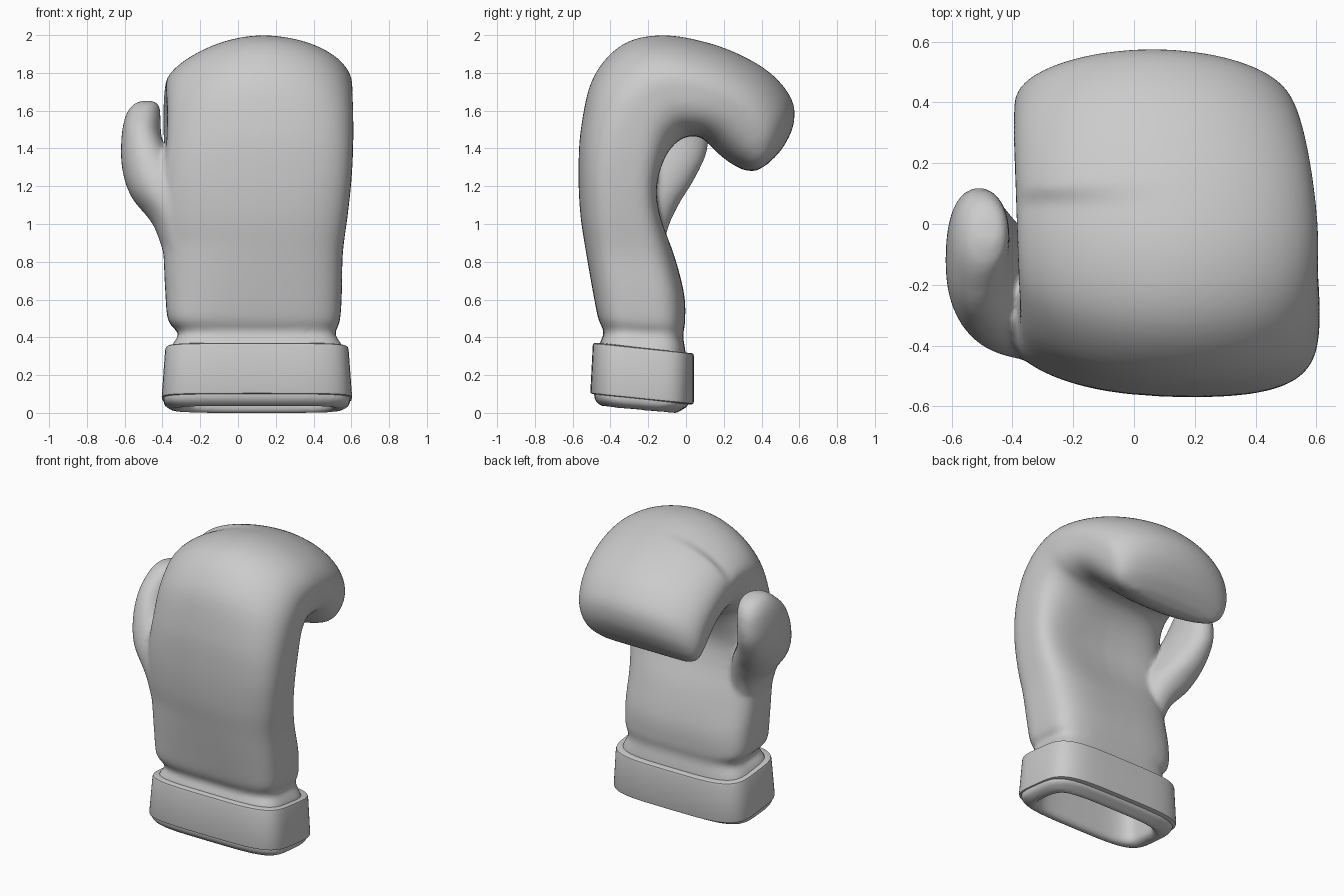
import bpy, bmesh
from math import cos, sin, pi
from mathutils import Vector

if "Cube" in bpy.data.objects:
    bpy.data.objects.remove(bpy.data.objects["Cube"])

N = 64


def ring(bm, s, slope):
    """Rounded section spanning a back point and a palm point (y, z) and an x range."""
    yo, zo, yi, zi, xl, xr, n_back, n_palm, dent = s
    a, b = Vector((0, yo, zo)), Vector((0, yi, zi))
    mid, half = (a + b) / 2, (b - a) / 2
    lean = slope * min(1, max(0, (mid.z - .5) / .4))
    verts = []
    for i in range(N):
        c, q = cos(2 * pi * i / N), sin(2 * pi * i / N)
        n = n_palm if q > 0 else n_back
        u = abs(c) ** (2 / n) * (1 if c > 0 else -1)
        t = abs(q) ** (2 / n) * (1 if q > 0 else -1)
        p = mid + half * t
        if q > 0:
            p -= half.normalized() * dent * (1 - u * u)
        p.x = (xl + xr) / 2 + u * (xr - xl) / 2
        # The back of the hand falls away towards the thumb side
        if t < 0 and half.y > 0:
            p += half.normalized() * lean * max(0, .2 - p.x) ** 2 * -t
        verts.append(bm.verts.new(p))
    return verts


def smooth_path(keys, steps):
    """Catmull-Rom interpolation of the section parameters."""
    out = []
    for i in range(len(keys) - 1):
        k = [keys[max(0, min(len(keys) - 1, j))] for j in range(i - 1, i + 3)]
        for j in range(steps):
            t = j / steps
            out.append([p1 + 0.5 * t * (p2 - p0 + t * (2*p0 - 5*p1 + 4*p2 - p3
                        + t * (3*(p1 - p2) + p3 - p0)))
                        for p0, p1, p2, p3 in zip(*k)])
    return out + [keys[-1]]


def loft(bm, sections, closed=False, slope=0):
    rings = [ring(bm, s, slope) for s in sections]
    pairs = list(zip(rings, rings[1:]))
    if closed:
        pairs.append((rings[-1], rings[0]))
    for r, s in pairs:
        for i in range(N):
            j = (i + 1) % N
            bm.faces.new((r[i], r[j], s[j], s[i]))
    if not closed:
        for r in (rings[0], rings[-1]):
            c = bm.verts.new(sum((v.co for v in r), Vector()) / N)
            for i in range(N):
                bm.faces.new((r[i], r[(i + 1) % N], c))


def make_object(name, bm):
    bmesh.ops.recalc_face_normals(bm, faces=bm.faces)
    me = bpy.data.meshes.new(name)
    bm.to_mesh(me)
    bm.free()
    ob = bpy.data.objects.new(name, me)
    bpy.context.collection.objects.link(ob)
    bpy.ops.object.select_all(action='DESELECT')
    bpy.context.view_layer.objects.active = ob
    ob.select_set(True)
    return ob


# Lining pocket, rolled rim and wrist, from the inside out
wrist = [s + (4.2, 4.2, 0) for s in [
    (-.38, .66, -.13, .63, -.24, .42),
    (-.38, .42, -.08, .38, -.26, .46),
    (-.40, .13, -.08, .08, -.28, .49),
    (-.405, .06, -.085, .02, -.285, .495),
    (-.435, .032, -.06, -.003, -.33, .53),
    (-.475, .06, -.015, .022, -.385, .585),
    (-.487, .11, .015, .06, -.395, .595),
    (-.46, .35, 0, .30, -.36, .56),
    (-.435, .425, -.015, .405, -.315, .515)]]

# Padded hand, curling over into the fist
hand = [
    (-.465, .50, -.005, .48, -.37, .54, 4, 4, 0),
    (-.495, .65, -.01, .63, -.385, .55, 3.8, 3.8, 0),
    (-.53, .85, -.055, .84, -.395, .555, 3.6, 3.6, .01),
    (-.56, 1.05, -.09, 1.03, -.41, .58, 3.4, 3.5, .05),
    (-.57, 1.28, -.10, 1.17, -.40, .60, 3.3, 3.5, .07),
    (-.555, 1.52, -.08, 1.31, -.38, .61, 2.9, 3.4, .05),
    (-.49, 1.78, -.045, 1.41, -.375, .61, 2.3, 3.2, .02),
    (-.33, 1.955, 0, 1.46, -.38, .605, 2.05, 3.2, 0),
    (-.10, 2.0, .05, 1.465, -.385, .605, 2, 3.2, 0),
    (.18, 1.94, .09, 1.45, -.39, .59, 2, 3, 0),
    (.42, 1.82, .13, 1.415, -.395, .565, 1.95, 2.8, 0),
    (.555, 1.67, .18, 1.365, -.395, .535, 1.95, 2.7, 0),
    (.57, 1.53, .24, 1.32, -.39, .50, 2, 2.6, 0),
    (.51, 1.40, .31, 1.285, -.365, .44, 2.1, 2.5, 0),
    (.43, 1.315, .37, 1.28, -.30, .33, 2.2, 2.3, 0)]

# Thumb, leaning towards the palm
thumb = [s + (2.2, 2.2, 0) for s in [
    (-.44, .78, -.14, .74, -.37, -.20),
    (-.45, 1.02, -.10, .96, -.445, -.20),
    (-.43, 1.20, -.04, 1.10, -.565, -.24),
    (-.37, 1.36, .04, 1.23, -.613, -.33),
    (-.29, 1.50, .11, 1.38, -.618, -.40),
    (-.20, 1.59, .115, 1.52, -.60, -.41),
    (-.13, 1.64, .08, 1.60, -.565, -.415),
    (-.06, 1.655, .02, 1.64, -.52, -.44)]]

bm = bmesh.new()
loft(bm, smooth_path(wrist + hand, 5), slope=.22)
loft(bm, smooth_path(thumb, 5))
glove = make_object("glove_body", bm)
mod = glove.modifiers.new("fuse", 'REMESH')
mod.mode = 'VOXEL'
mod.voxel_size = 0.013
mod.use_smooth_shade = True
mod = glove.modifiers.new("soften", 'SMOOTH')
mod.factor = 0.5
mod.iterations = 14
for m in ("fuse", "soften"):
    bpy.ops.object.modifier_apply(modifier=m)

# Wrist cuff band: tapered, with rounded edges
bm = bmesh.new()
profile = [(0, .05), (0, .012), (.004, .003), (.015, 0), (.255, 0), (.267, .003),
           (.271, .012), (.271, .05)]
cuff = []
for h, inset in profile:
    taper = .02 * h / .271
    d = inset + taper
    cuff.append((-.507 + inset + taper * .7, .1 + h, .042 - inset, .045 + h,
                 -.405 + d, .605 - d, 4.2, 4.2, 0))
loft(bm, cuff, closed=True)
make_object("wrist_cuff", bm)
bpy.ops.object.shade_smooth_by_angle(angle=0.7)
